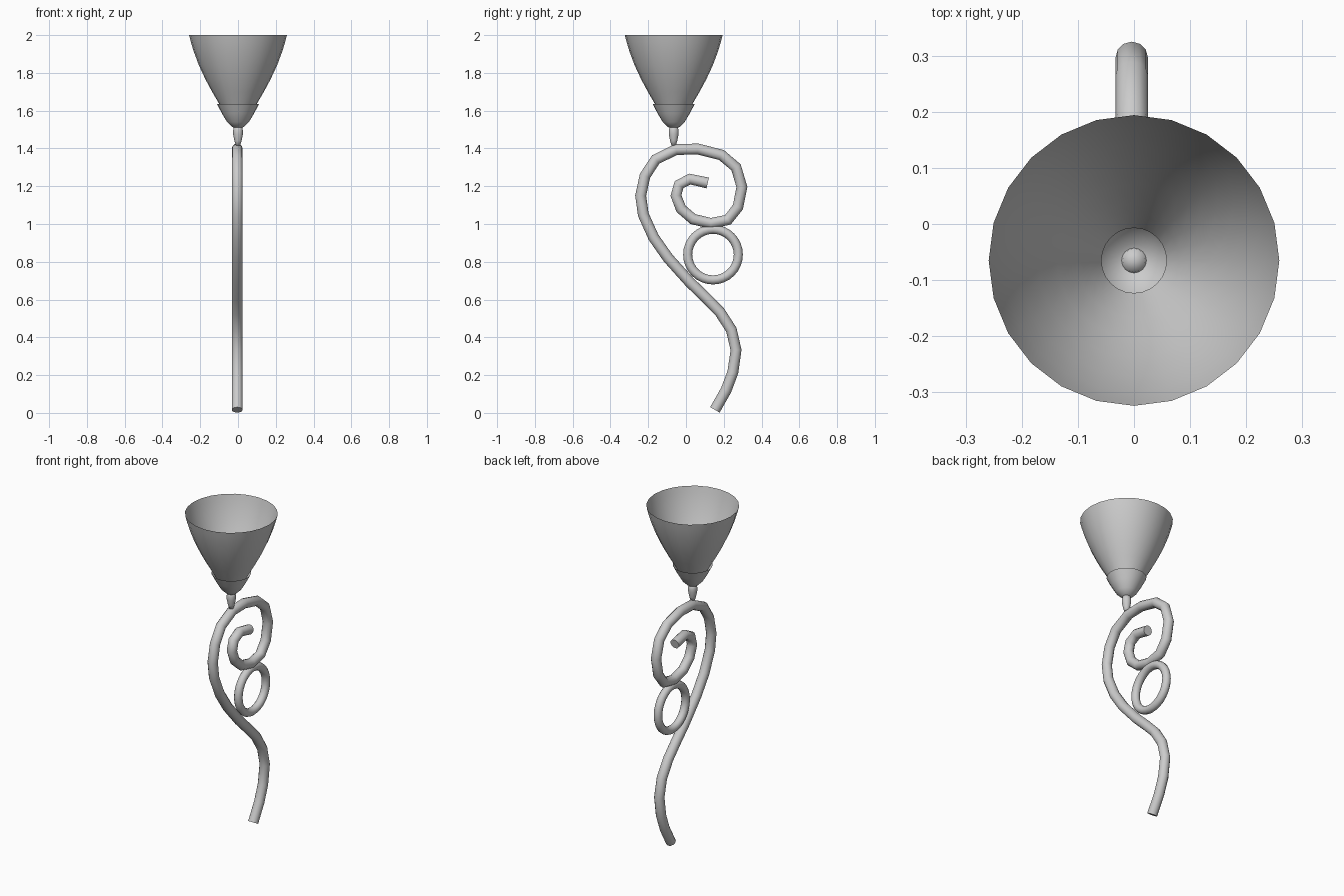
import bpy, bmesh, math

if "Cube" in bpy.data.objects:
    bpy.data.objects.remove(bpy.data.objects["Cube"])

CUP_Y = -0.065
TUBE_X = -0.004


def lathe(name, profile, sides=24):
    """Revolve (radius, z) points about the vertical cup axis."""
    bm = bmesh.new()
    rings = []
    for r, z in profile:
        if r == 0:
            rings.append([bm.verts.new((0, CUP_Y, z))] * sides)
        else:
            rings.append([bm.verts.new((r * math.cos(2 * math.pi * i / sides),
                                        CUP_Y + r * math.sin(2 * math.pi * i / sides), z))
                          for i in range(sides)])
    for a, b in zip(rings, rings[1:]):
        for i in range(sides):
            j = (i + 1) % sides
            bm.faces.new(list(dict.fromkeys((a[i], a[j], b[j], b[i]))))
    bmesh.ops.recalc_face_normals(bm, faces=bm.faces)
    for f in bm.faces:
        f.smooth = True
    mesh = bpy.data.meshes.new(name)
    bm.to_mesh(mesh)
    bm.free()
    obj = bpy.data.objects.new(name, mesh)
    bpy.context.collection.objects.link(obj)
    return obj


# Open flared cup, nested in a small holder, on a slim stem
lathe("candle_cup", [(0.058, 1.56), (0.08, 1.6), (0.102, 1.64), (0.137, 1.70), (0.172, 1.765),
                     (0.207, 1.84), (0.235, 1.915), (0.25, 1.965), (0.259, 2.0)])
lathe("cup_holder", [(0, 1.505), (0.03, 1.513), (0.058, 1.54), (0.085, 1.585), (0.111, 1.635)])
lathe("cup_stem", [(0, 1.415), (0.012, 1.417), (0.019, 1.44), (0.026, 1.475),
                   (0.026, 1.495), (0.02, 1.52), (0, 1.525)], 16)

# Wrought scroll: (y, z) centreline from the foot to the inner curl
path = [(0.153, 0.016), (0.212, 0.12), (0.248, 0.215), (0.265, 0.333), (0.24, 0.44),
        (0.18, 0.533), (0.105, 0.61), (0.02, 0.692), (-0.095, 0.82), (-0.172, 0.93),
        (-0.226, 1.05), (-0.24, 1.15), (-0.217, 1.255), (-0.16, 1.342), (-0.053, 1.394),
        (0.063, 1.397), (0.188, 1.365), (0.265, 1.3), (0.296, 1.196), (0.275, 1.09),
        (0.222, 1.022), (0.132, 1.003), (0.037, 1.026), (-0.026, 1.08), (-0.053, 1.15),
        (-0.037, 1.208), (0.02, 1.238), (0.115, 1.217)]
curve = bpy.data.curves.new("scroll_stand", 'CURVE')
curve.dimensions = '3D'
curve.bevel_depth = 0.029
curve.bevel_resolution = 4
curve.use_fill_caps = True
spline = curve.splines.new('POLY')
spline.points.add(len(path) - 1)
for p, (y, z) in zip(spline.points, path):
    p.co = (TUBE_X, y, z, 1)
spline.use_smooth = True
scroll = bpy.data.objects.new("scroll_stand", curve)
bpy.context.collection.objects.link(scroll)
bpy.ops.object.select_all(action='DESELECT')
scroll.select_set(True)
bpy.context.view_layer.objects.active = scroll
bpy.ops.object.convert(target='MESH')
bpy.ops.object.shade_smooth_by_angle(angle=math.radians(50))

# Ring tucked under the curl
bpy.ops.mesh.primitive_torus_add(major_radius=0.134, minor_radius=0.024, major_segments=32,
                                 minor_segments=12, location=(TUBE_X, 0.143, 0.838),
                                 rotation=(0, math.pi / 2, 0))
bpy.context.object.name = "scroll_ring"
bpy.ops.object.shade_smooth()
